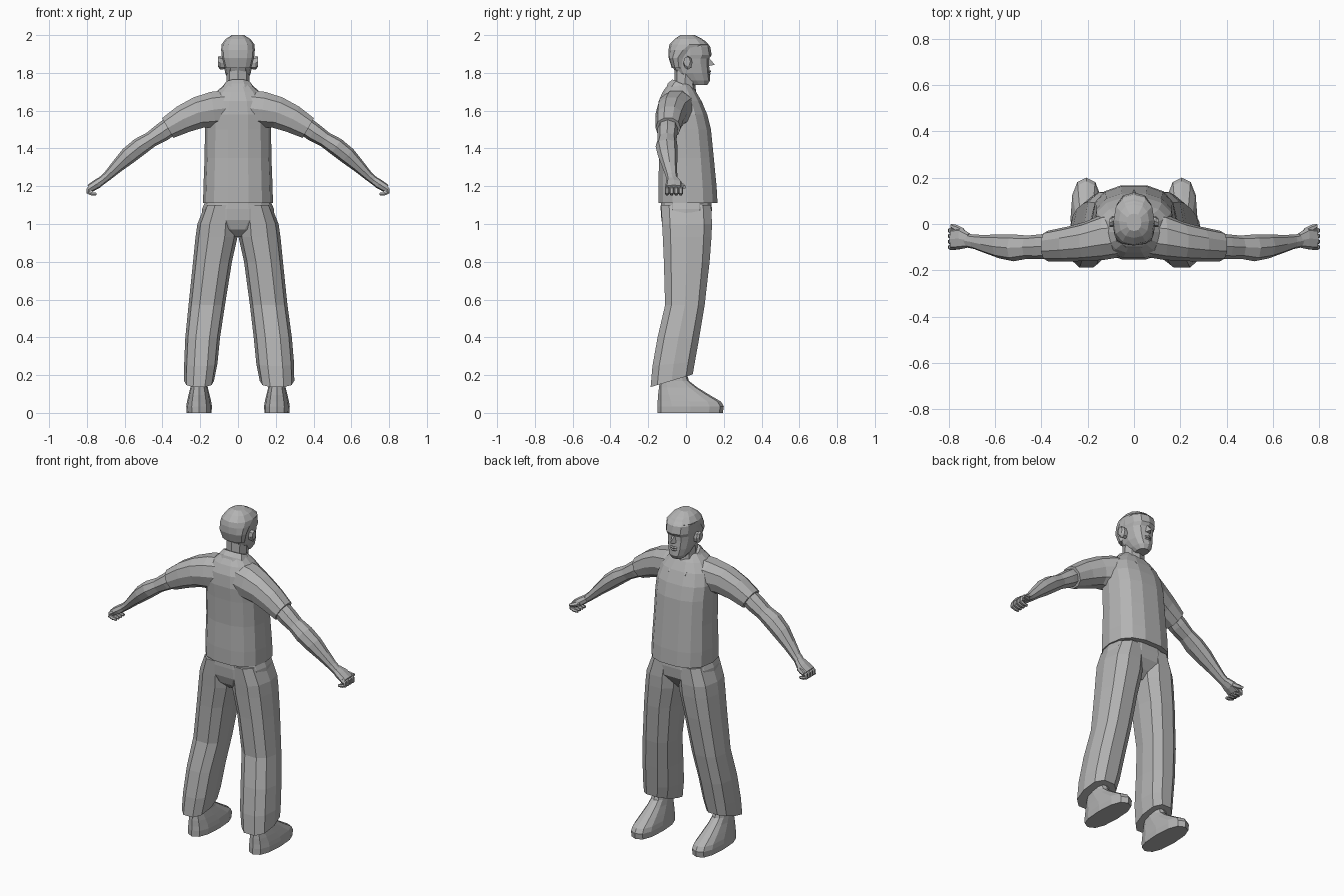
import bpy, bmesh, math
from mathutils import Vector as V

grey = bpy.data.materials.new("plain_grey")
grey.diffuse_color = (0.45, 0.45, 0.45, 1)


def finish(name, bm):
    bmesh.ops.recalc_face_normals(bm, faces=bm.faces)
    me = bpy.data.meshes.new(name)
    bm.to_mesh(me)
    bm.free()
    me.materials.append(grey)
    ob = bpy.data.objects.new(name, me)
    bpy.context.collection.objects.link(ob)
    return ob


def loft(name, rings, n=12, e=2.3):
    """Skin a tube over rings of (centre, axis u, axis v)."""
    bm = bmesh.new()
    power = lambda t: math.copysign(abs(t) ** (2 / e), t) if abs(t) > 1e-6 else 0
    loops = []
    for c, u, v in rings:
        loops.append([bm.verts.new(c + u * power(math.cos(a)) + v * power(math.sin(a)))
                      for a in (2 * math.pi * i / n for i in range(n))])
    for a, b in zip(loops, loops[1:]):
        for i in range(n):
            j = (i + 1) % n
            bm.faces.new((a[i], a[j], b[j], b[i]))
    bm.faces.new(loops[0])
    bm.faces.new(loops[-1])
    return finish(name, bm)


def stack(name, rows, n=12, e=2.3):
    """Upright loft, rows of (z, x0, x1, y0, y1, tilt towards the front)."""
    rings = []
    for z, x0, x1, y0, y1, tilt in rows:
        r = (y1 - y0) / 2
        rings.append((V(((x0 + x1) / 2, (y0 + y1) / 2, z)),
                      V(((x1 - x0) / 2, 0, 0)), V((0, r, r * tilt))))
    return loft(name, rings, n, e)


def body(name, rows, n=12, e=2.3):
    """Centred upright loft, rows of (z, half width, y0, y1)."""
    return stack(name, [(z, -w, w, a, b, 0) for z, w, a, b in rows], n, e)


def limb(name, s, rows, n=8, e=2.2):
    """Loft along a sideways path, rows of (x, y, z, depth radius, height radius)."""
    pts = [V((s * r[0], r[1], r[2])) for r in rows]
    rings = []
    for i, r in enumerate(rows):
        d = pts[min(i + 1, len(pts) - 1)] - pts[max(i - 1, 0)]
        up = V((-d.z, 0, d.x)).normalized()
        rings.append((pts[i], V((0, r[3], 0)), up * r[4]))
    return loft(name, rings, n, e)


def plate(name, pts, faces):
    bm = bmesh.new()
    vs = [bm.verts.new(p) for p in pts]
    for f in faces:
        bm.faces.new([vs[i] for i in f])
    return finish(name, bm)


# Shirt and collar
body("shirt", [(1.11, .185, -.15, .17), (1.2, .183, -.15, .165), (1.35, .177, -.145, .15),
               (1.5, .175, -.15, .135), (1.58, .175, -.155, .115), (1.65, .155, -.147, .085),
               (1.70, .115, -.125, .055), (1.74, .07, -.095, .025)], 14, 2.5)
stack("collar", [(1.685, -.105, .105, -.11, .06, -.35), (1.715, -.09, .09, -.1, .05, -.4),
                 (1.74, -.073, .073, -.075, .043, -.45)], 10)

# Trousers
body("trouser_seat", [(1.14, .165, -.135, .135), (1.08, .19, -.137, .14), (1.02, .195, -.133, .135),
                      (.97, .12, -.115, .1), (.93, .05, -.07, .06)], 14, 2.5)

# Head and neck
body("neck", [(1.66, .07, -.07, .055), (1.74, .06, -.062, .05), (1.82, .06, -.062, .06)], 8)
body("head", [(1.735, .035, .03, .112), (1.76, .052, -.02, .128), (1.80, .068, -.055, .125),
              (1.85, .077, -.08, .122), (1.875, .08, -.085, .122), (1.895, .083, -.088, .136),
              (1.94, .085, -.086, .128), (1.97, .07, -.068, .1), (1.99, .045, -.04, .065)], 12, 2.4)
body("hair", [(1.825, .07, -.075, .0), (1.88, .085, -.092, .005), (1.92, .089, -.093, .06),
              (1.95, .088, -.088, .122), (1.98, .065, -.06, .085), (2.0, .032, -.03, .045)], 12, 2.4)
plate("nose", [(-.009, .118, 1.885), (.009, .118, 1.885), (-.018, .115, 1.835),
               (.018, .115, 1.835), (0, .152, 1.843)],
      [(0, 1, 4), (0, 4, 2), (1, 3, 4), (2, 4, 3), (0, 2, 3, 1)])
for z, d in ((1.808, .133), (1.795, .131)):
    body("lip", [(z - .006, .02, .09, d - .004), (z, .027, .09, d), (z + .006, .02, .09, d - .004)], 8, 2)

for s in (-1, 1):
    # Ears
    loft("ear", [(V((s * .07, .015, 1.85)), V((0, .018, 0)), V((0, 0, .03))),
                 (V((s * .095, .01, 1.853)), V((0, .024, 0)), V((0, 0, .036))),
                 (V((s * .106, .005, 1.86)), V((0, .018, 0)), V((0, 0, .026)))], 8, 2)
    # Collar point
    plate("collar_point", [(s * .005, .062, 1.665), (s * .07, .045, 1.69), (s * .055, .092, 1.635),
                           (s * .01, .05, 1.66), (s * .07, .03, 1.68), (s * .055, .082, 1.63)],
          [(0, 1, 2), (5, 4, 3), (0, 3, 4, 1), (1, 4, 5, 2), (2, 5, 3, 0)])
    # Sleeve
    limb("sleeve", s, [(.04, -.045, 1.615, .095, .10), (.13, -.055, 1.605, .10, .10),
                       (.21, -.075, 1.59, .085, .088), (.29, -.087, 1.555, .075, .078),
                       (.372, -.095, 1.508, .066, .063)], 10)
    # Arm
    limb("arm", s, [(.34, -.095, 1.53, .052, .05), (.40, -.098, 1.487, .054, .05),
                    (.46, -.10, 1.448, .05, .042), (.52, -.103, 1.41, .058, .048),
                    (.58, -.097, 1.362, .052, .046), (.64, -.087, 1.305, .04, .034),
                    (.69, -.077, 1.255, .031, .025), (.73, -.07, 1.222, .03, .022)], 8)
    # Hand: palm, curled fingers, thumb
    limb("palm", s, [(.71, -.07, 1.238, .03, .021), (.745, -.063, 1.213, .045, .025),
                     (.785, -.065, 1.188, .046, .022)], 8, 2.6)
    for i in range(4):
        y = -.1 + .024 * i
        limb("finger", s, [(.77, y, 1.196, .012, .013), (.792, y, 1.184, .012, .013),
                           (.794, y, 1.168, .012, .012), (.775, y, 1.16, .011, .01),
                           (.75, y, 1.158, .009, .008)], 6, 2)
    limb("thumb", s, [(.735, -.035, 1.21, .016, .016), (.765, -.02, 1.2, .016, .014),
                      (.79, -.008, 1.195, .009, .009)], 6, 2)
    # Trouser leg, the hem lower at the back
    k = .012 if s < 0 else 0
    rows = [(1.1, .0, .175, -.137, .138, 0), (1.0, .0, .215, -.132, .143, 0),
            (.93, .003, .225, -.128, .14, 0), (.8, .032, .238, -.122, .13, 0),
            (.57, .063 + k / 2, .262, -.115, .103, 0), (.4, .083 + k, .285 - k / 2, -.155, .075, 0),
            (.26, .097 + k, .297 - k, -.182, .052, .1), (.17, .115 + k, .298 - k, -.192, .04, .3)]
    stack("trouser_leg", [(z, min(s * a, s * b), max(s * a, s * b), c, d, t)
                          for z, a, b, c, d, t in rows], 10, 2.5)
    # Shoe
    rows = [(0, .14, .272, -.152, .195), (.035, .138, .274, -.152, .2), (.06, .142, .27, -.15, .185),
            (.095, .15, .262, -.148, .125), (.135, .16, .252, -.143, .06), (.17, .165, .247, -.138, .015),
            (.24, .168, .243, -.13, -.005)]
    stack("shoe", [(z, min(s * a, s * b), max(s * a, s * b), c, d, 0) for z, a, b, c, d in rows], 12, 2.5)
